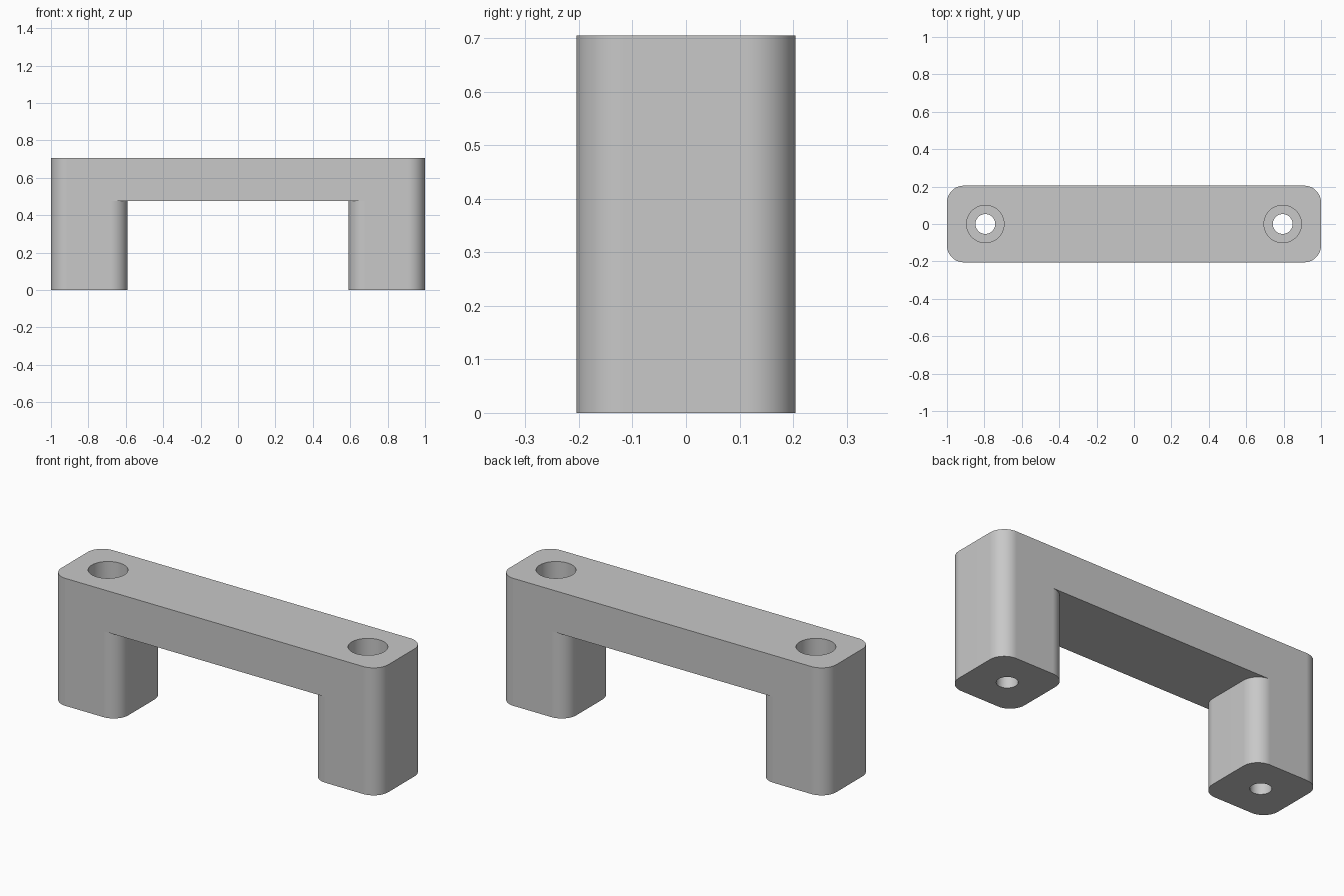
import bpy
import bmesh
import math
from mathutils import Vector

cube = bpy.data.objects.get("Cube")
if cube:
    bpy.data.objects.remove(cube, do_unlink=True)

HALF_LENGTH, HALF_WIDTH, HEIGHT = 1.0, 0.205, 0.705
LEG_INNER, UNDERSIDE, RADIUS = 0.59, 0.475, 0.09
HOLE_X = (HALF_LENGTH + LEG_INNER) / 2
BORE_RADIUS, SCREW_RADIUS, BORE_FLOOR = 0.1, 0.053, 0.24
ARC_STEPS = 12

grey = bpy.data.materials.new("satin_grey")
grey.use_nodes = True
colour = (0.58, 0.58, 0.58, 1)
grey.diffuse_color = colour
grey.node_tree.nodes["Principled BSDF"].inputs["Base Color"].default_value = colour


def arc(cx, cy, start):
    angles = [math.radians(start + 90 * i / ARC_STEPS) for i in range(ARC_STEPS + 1)]
    return [Vector((cx + RADIUS * math.cos(a), cy + RADIUS * math.sin(a), 0)) for a in angles]


def at(points, z):
    return [Vector((p.x, p.y, z)) for p in points]


def make_object(name, faces):
    bm = bmesh.new()
    for points in faces:
        bm.faces.new([bm.verts.new(p) for p in points])
    bmesh.ops.remove_doubles(bm, verts=bm.verts, dist=0.0001)
    bmesh.ops.recalc_face_normals(bm, faces=bm.faces)
    mesh = bpy.data.meshes.new(name)
    bm.to_mesh(mesh)
    bm.free()
    mesh.materials.append(grey)
    obj = bpy.data.objects.new(name, mesh)
    bpy.context.collection.objects.link(obj)
    return obj


def strip(points, low, high):
    return [at([a, b], low) + at([b, a], high) for a, b in zip(points, points[1:])]


# Rounded outer end and rounded inner side of one leg
x_out, x_in, y_c = HALF_LENGTH - RADIUS, LEG_INNER + RADIUS, HALF_WIDTH - RADIUS
outer = arc(x_out, -y_c, -90) + arc(x_out, y_c, 0)
inner = arc(x_in, y_c, 90) + arc(x_in, -y_c, 180)

# Bridge-shaped handle: the second half is the first turned half round
faces = []
for s in (1, -1):
    o, i = [p * s for p in outer], [p * s for p in inner]
    faces.append(at(o + i, 0))
    faces += strip(o, 0, HEIGHT) + strip(i, 0, UNDERSIDE)
    near_top, near_low = at([o[0]], HEIGHT), at([o[0], i[-1]], 0)
    far_low, far_top = at([-i[0], -o[-1]], 0), at([-o[-1]], HEIGHT)
    faces.append(near_top + near_low + at([i[-1], -i[0]], UNDERSIDE) + far_low + far_top)
faces.append(at(outer + [-p for p in outer], HEIGHT))
faces.append(at(inner + [-p for p in inner], UNDERSIDE))
handle = make_object("handle", faces)


# Stepped screw holes, wide from the top and narrow through the foot
def hole_cutter(x):
    steps = 48
    profile = [(SCREW_RADIUS, -0.1), (SCREW_RADIUS, BORE_FLOOR),
               (BORE_RADIUS, BORE_FLOOR), (BORE_RADIUS, HEIGHT + 0.1)]
    rings = [[Vector((x + r * math.cos(math.tau * k / steps),
                      r * math.sin(math.tau * k / steps), z)) for k in range(steps)]
             for r, z in profile]
    sides = [rings[0], rings[-1]]
    for low, high in zip(rings, rings[1:]):
        for k in range(steps):
            n = (k + 1) % steps
            sides.append([low[k], low[n], high[n], high[k]])
    return make_object("hole_cutter", sides)


bpy.ops.object.select_all(action="DESELECT")
bpy.context.view_layer.objects.active = handle
handle.select_set(True)
for x in (-HOLE_X, HOLE_X):
    cutter = hole_cutter(x)
    cutter.hide_render = True
    cut = handle.modifiers.new("screw_hole", "BOOLEAN")
    cut.operation, cut.solver, cut.object = "DIFFERENCE", "EXACT", cutter
    bpy.ops.object.modifier_apply(modifier=cut.name)
    bpy.data.objects.remove(cutter, do_unlink=True)

# Smooth rounded corners with crisp rims
bpy.ops.object.shade_smooth_by_angle(angle=math.radians(30))
weighted = handle.modifiers.new("flat_panels", "WEIGHTED_NORMAL")
weighted.keep_sharp = True
